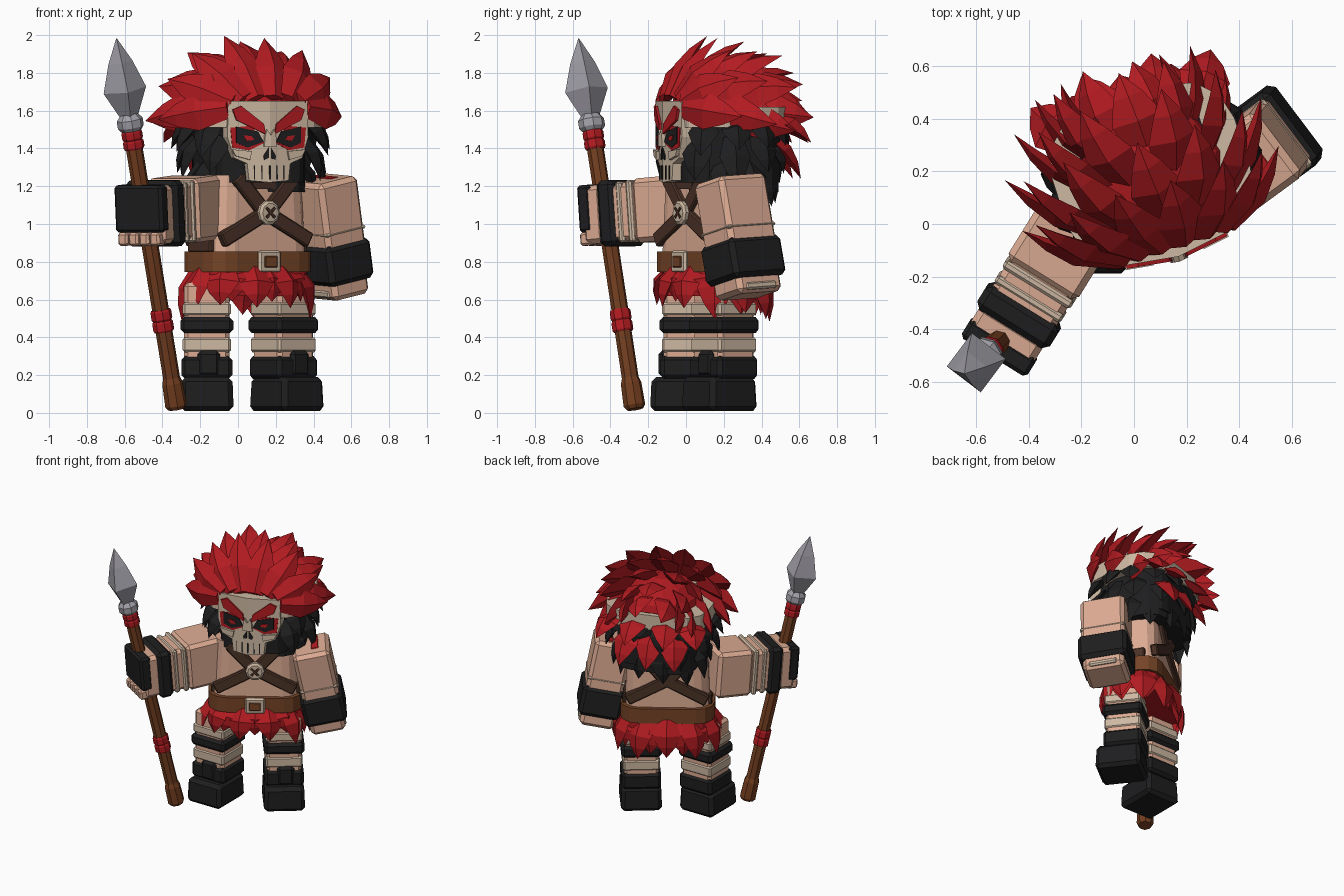
import bpy, bmesh, math, random
from mathutils import Matrix, Vector

random.seed(4)
cube = bpy.data.objects.get("Cube")
if cube:
    bpy.data.objects.remove(cube)


def material(name, rgb):
    m = bpy.data.materials.new(name)
    m.use_nodes = True
    m.diffuse_color = (*rgb, 1)
    m.node_tree.nodes["Principled BSDF"].inputs["Base Color"].default_value = (*rgb, 1)
    return m


RED = material("feather red", (0.44, 0.011, 0.015))
SKIN = material("skin", (0.72, 0.41, 0.29))
BONE = material("bone cloth", (0.61, 0.48, 0.36))
BLACK = material("black cloth", (0.013, 0.013, 0.014))
STRAP = material("dark leather", (0.07, 0.032, 0.02))
BELT = material("belt leather", (0.18, 0.058, 0.02))
WOOD = material("spear wood", (0.17, 0.048, 0.014))
STEEL = material("steel", (0.36, 0.35, 0.39))


def place(x, y, yaw):
    return Matrix.Translation((x, y, 0)) @ Matrix.Rotation(math.radians(yaw), 4, 'Z')


HEAD = place(0.065, 0.195, 18)
BODY = place(0.05, 0.145, 33)
RIGHT_LEG = place(-0.165, 0.0, 0)
LEFT_LEG = place(0.24, 0.2, 38)


def finish(name, bm, mat, frame):
    bmesh.ops.transform(bm, matrix=frame, verts=bm.verts)
    bmesh.ops.recalc_face_normals(bm, faces=bm.faces)
    me = bpy.data.meshes.new(name)
    bm.to_mesh(me)
    bm.free()
    me.materials.append(mat)
    ob = bpy.data.objects.new(name, me)
    bpy.context.collection.objects.link(ob)


def box(name, center, size, mat, frame, bevel=0.02, corner=0.0, taper=1.0, tilt=0.0):
    """Bevelled block; corner rounds only the upright edges, taper scales the top."""
    bm = bmesh.new()
    bmesh.ops.create_cube(bm, size=1)
    for v in bm.verts:
        k = taper if v.co.z > 0 else 1
        v.co = Vector((v.co.x * size[0] * k, v.co.y * size[1] * k, v.co.z * size[2]))
    edges = list(bm.edges)
    if corner:
        edges = [e for e in edges if abs(e.verts[0].co.z - e.verts[1].co.z) > 0.01]
    bmesh.ops.bevel(bm, geom=edges, offset=corner or bevel, segments=3 if corner else 1,
                    profile=0.5, affect='EDGES')
    local = Matrix.Translation(center) @ Matrix.Rotation(math.radians(tilt), 4, 'Y')
    finish(name, bm, mat, frame @ local)


def axis_frame(a, b, hint):
    """Frame at a whose z axis points to b."""
    z = (Vector(b) - Vector(a)).normalized()
    x = (Vector(hint) - z * z.dot(Vector(hint))).normalized()
    m = Matrix((x, z.cross(x), z)).transposed().to_4x4()
    return Matrix.Translation(a) @ m


def lathe(name, profile, sides, mat, frame):
    bm = bmesh.new()
    rings = [[bm.verts.new((r * math.cos(math.tau * i / sides), r * math.sin(math.tau * i / sides), z))
              for i in range(sides)] for z, r in profile]
    for lo, hi in zip(rings, rings[1:]):
        for i in range(sides):
            j = (i + 1) % sides
            bm.faces.new((lo[i], lo[j], hi[j], hi[i]))
    bm.faces.new(rings[0])
    bm.faces.new(rings[-1])
    finish(name, bm, mat, frame)


def leaves(name, items, mat, frame):
    """Pointed tufts: each item is root, tip, half width, outward direction."""
    bm = bmesh.new()
    for root, tip, w, out in items:
        d = (tip - root).normalized()
        s = d.cross(out).normalized()
        n = s.cross(d)
        rings = []
        for t, k, lift in ((0, 0.6, 0), (0.42, 1, 0.25), (0.72, 0.6, 0.2)):
            c = root.lerp(tip, t) + n * w * lift
            rings.append([bm.verts.new(c + o * w * k) for o in (s, n * 0.4, -s, -n * 0.4)])
        end = bm.verts.new(tip)
        bm.faces.new(rings[0])
        for i in range(4):
            j = (i + 1) % 4
            for lo, hi in zip(rings, rings[1:]):
                bm.faces.new((lo[i], lo[j], hi[j], hi[i]))
            bm.faces.new((rings[-1][i], rings[-1][j], end))
    finish(name, bm, mat, frame)


def mask_piece(name, pts, mat, lift, thick):
    """Mirrored outline laid on the ridged front of the mask."""
    bm = bmesh.new()
    for side in (-1, 1):
        vs = [bm.verts.new((side * u, -0.335 - lift + 0.15 * u, z)) for u, z in pts]
        f = bm.faces.new(vs)
        new = bmesh.ops.extrude_face_region(bm, geom=[f])["geom"]
        for v in new:
            if isinstance(v, bmesh.types.BMVert):
                v.co.y += thick
    finish(name, bm, mat, HEAD)


# legs, boots and wraps
for side, frame in (("right", RIGHT_LEG), ("left", LEFT_LEG)):
    box(side + "_foot", (0, -0.03, 0.1), (0.285, 0.32, 0.18), BLACK, frame, 0.025, taper=0.95)
    box(side + "_boot", (0, 0.0, 0.24), (0.27, 0.27, 0.12), BLACK, frame)
    box(side + "_shin_guard", (0.01, -0.07, 0.26), (0.12, 0.15, 0.14), BLACK, frame)
    box(side + "_leg", (0, 0, 0.46), (0.24, 0.24, 0.46), SKIN, frame)
    box(side + "_shin_wrap", (0, 0, 0.36), (0.255, 0.255, 0.08), BONE, frame, 0.012)
    box(side + "_knee_band", (0, 0, 0.465), (0.28, 0.28, 0.085), BLACK, frame)
    box(side + "_thigh_wrap", (0, 0, 0.55), (0.255, 0.255, 0.07), BONE, frame, 0.012)

# torso, belt and crossed straps
box("torso", (0, 0, 0.98), (0.6, 0.36, 0.56), SKIN, BODY, corner=0.1, taper=0.92)
box("belt", (0, 0, 0.8), (0.65, 0.41, 0.11), BELT, BODY, corner=0.13)
box("collar", (0, 0, 1.23), (0.34, 0.36, 0.09), STRAP, BODY, corner=0.08)
for s in (-1, 1):
    box("side_strap", (s * 0.288, 0, 0.89), (0.04, 0.22, 0.08), STRAP, BODY, 0.008)
    for y in (-0.172, 0.172):
        box("shoulder_strap", (s * 0.08, y, 1.14), (0.29, 0.05, 0.08), STRAP, BODY, 0.008, tilt=-48 * s)
        box("waist_strap", (s * 0.13, y, 0.99), (0.33, 0.05, 0.08), STRAP, BODY, 0.008, tilt=28 * s)
box("buckle", (0, -0.212, 0.8), (0.14, 0.03, 0.12), BONE, BODY, 0.012)
box("buckle_center", (0, -0.227, 0.8), (0.08, 0.014, 0.06), BELT, BODY, 0.004)
medal = BODY @ Matrix.Translation((0, -0.19, 1.06)) @ Matrix.Rotation(math.pi / 2, 4, 'X')
lathe("medallion", [(0, 0.065), (0.025, 0.065), (0.035, 0.05)], 10, BONE, medal)
for tilt in (-45, 45):
    box("medallion_cross", (0, -0.226, 1.06), (0.075, 0.008, 0.016), STRAP, BODY, 0.002, tilt=tilt)

# feather skirt
box("skirt_core", (0, 0, 0.69), (0.61, 0.38, 0.14), RED, BODY, corner=0.12)
skirt = []
for n, rad, low in ((11, 1.0, 0.53), (9, 0.9, 0.56)):
    for i in range(n):
        a = math.tau * (i + 0.75) / n
        out = Vector((math.cos(a), math.sin(a), 0))
        base = Vector((0.3 * out.x * rad, 0.19 * out.y * rad, 0.77))
        tip = Vector((0.375 * out.x * rad, 0.265 * out.y * rad, low + random.uniform(-0.06, 0.05)))
        skirt.append((base, tip, 0.1, out))
leaves("skirt_feathers", skirt, RED, BODY)


def arm(side, a, b, hint, w, h, parts):
    frame = axis_frame(a, b, hint)
    length = (Vector(b) - Vector(a)).length
    for name, f0, f1, grow, mat in parts:
        box(side + "_" + name, (0, 0, length * (f0 + f1) / 2),
            (w + grow, h + grow, length * (f1 - f0)), mat, frame, 0.025 if f1 - f0 > 0.15 else 0.01)
    return frame, length


# raised right arm
fr, ln = arm("right", (-0.21, 0.02, 1.09), (-0.52, -0.48, 1.045), (0, 0, 1), 0.31, 0.285,
             [("upper_arm", 0, 0.45, 0.03, SKIN), ("forearm", 0.4, 0.8, 0, SKIN),
              ("elbow_wrap", 0.45, 0.51, 0.02, BONE), ("arm_wrap", 0.56, 0.62, 0.012, BONE),
              ("wrist_band", 0.64, 0.82, 0.04, BLACK), ("hand", 0.78, 1.0, 0.0, SKIN)])
box("right_knuckle_wrap", (0.035, 0, ln - 0.02), (0.25, 0.295, 0.08), BLACK, fr, 0.015)
for i in range(4):
    box("right_finger", (-0.125, -0.1 + i * 0.066, ln - 0.01), (0.07, 0.06, 0.08), SKIN, fr, 0.012)

# lowered left arm
out = Vector((math.cos(math.radians(37)), math.sin(math.radians(37)), 0))
fr, ln = arm("left", (0.445, 0.23, 1.24), (0.525, 0.335, 0.62), out, 0.25, 0.3,
             [("upper_arm", 0, 0.6, 0.01, SKIN), ("arm_wrap", 0.42, 0.45, 0.018, BONE),
              ("forearm_band", 0.53, 0.87, 0.045, BLACK), ("hand", 0.8, 1.0, -0.01, SKIN)])
box("left_arm_scar", (0.03, -0.02, 0.0), (0.05, 0.18, 0.008), RED, fr, 0.003)
box("left_hand_wrap", (0, 0, ln - 0.035), (0.255, 0.2, 0.04), BONE, fr, 0.01)

# spear
sp = axis_frame((-0.325, -0.27, 0.02), (-0.643, -0.568, 1.98), (1, 0.15, 0))
lathe("spear_shaft", [(0.02, 0.045), (1.5, 0.045)], 8, WOOD, sp)
lathe("spear_butt", [(0, 0.045), (0.02, 0.058), (0.14, 0.055), (0.17, 0.045)], 8, WOOD, sp)
for z, size in ((0.42, 0.06), (0.48, 0.06), (1.41, 0.05), (1.46, 0.05)):
    lathe("spear_binding", [(z, 0.05), (z + 0.01, 0.056), (z + size - 0.01, 0.056), (z + size, 0.05)], 8, RED, sp)
lathe("spear_collar", [(1.51, 0.055), (1.53, 0.07), (1.57, 0.07), (1.6, 0.045)], 8, STEEL, sp)
lathe("spear_blade", [(1.58, 0.045), (1.73, 0.115), (1.88, 0.065), (2.01, 0.002)], 4, STEEL, sp)

# head, band and mask
box("head", (0, 0, 1.42), (0.48, 0.54, 0.4), BLACK, HEAD, corner=0.1)
box("back_hair", (0, 0.03, 1.38), (0.56, 0.46, 0.42), BLACK, HEAD, corner=0.14)
box("head_band", (0, 0, 1.565), (0.73, 0.6, 0.11), BONE, HEAD, corner=0.2)
mask_piece("mask", [(0, 1.65), (0.22, 1.65), (0.225, 1.46), (0.19, 1.35), (0.12, 1.32),
                    (0.11, 1.23), (0, 1.22)], BONE, 0, 0.08)
mask_piece("eye_paint", [(0.03, 1.43), (0.1, 1.52), (0.21, 1.51), (0.2, 1.405), (0.11, 1.39)], RED, 0.004, 0.008)
mask_piece("eye_socket", [(0.035, 1.435), (0.065, 1.49), (0.18, 1.515), (0.18, 1.43), (0.12, 1.405)], BLACK, 0.008, 0.008)
mask_piece("eye", [(0.085, 1.445), (0.1, 1.465), (0.145, 1.47), (0.125, 1.44)], RED, 0.012, 0.008)
mask_piece("brow", [(0.025, 1.475), (0.035, 1.53), (0.155, 1.625), (0.2, 1.605), (0.18, 1.55)], RED, 0.014, 0.016)
mask_piece("nose_bridge", [(0, 1.47), (0.02, 1.5), (0.03, 1.47), (0.035, 1.41), (0, 1.41)], BONE, 0.02, 0.025)
mask_piece("nose_hole", [(0.006, 1.405), (0.035, 1.36), (0.03, 1.34), (0.006, 1.35)], BLACK, 0.006, 0.008)
mask_piece("cheek", [(0.1, 1.385), (0.205, 1.395), (0.185, 1.36), (0.11, 1.34)], BONE, 0.018, 0.025)
for u in (0.0, 0.04, 0.08):
    mask_piece("tooth_gap", [(u, 1.235), (u + 0.005, 1.235), (u + 0.004, 1.31), (u, 1.31)], BLACK, 0.005, 0.008)

# black side and back hair, flatter behind than at the sides
dark = []
for n, z0, r0, z1, r1, lim in ((10, 1.55, 0.3, 1.38, 0.43, 56), (9, 1.46, 0.3, 1.23, 0.4, 50),
                               (8, 1.34, 0.26, 1.1, 0.34, 75)):
    for i in range(n):
        phi = math.radians(lim + (360 - 2 * lim) * i / (n - 1))
        side = Vector((math.sin(phi), -math.cos(phi) * (0.8 if math.cos(phi) < 0 else 1), 0))
        drop = Vector((0, 0, z1 + random.uniform(-0.05, 0.05)))
        dark.append((side * r0 + Vector((0, 0, z0)), side * r1 + drop, 0.085, side))
leaves("black_hair", dark, BLACK, HEAD)

# red crest: swept fans, each with count, half angle, root and tip (spread, depth, base height, rise)
lathe("crest_core", [(1.6, 0.28), (1.67, 0.26), (1.75, 0.18), (1.79, 0.06)], 10, RED, HEAD)
crest = []
for n, half, root, tip in ((8, 88, (0.22, -0.29, 1.62, 0.05), (0.52, -0.05, 1.57, 0.42)),
                           (7, 92, (0.24, -0.17, 1.64, 0.1), (0.5, 0.13, 1.56, 0.41)),
                           (6, 98, (0.22, -0.02, 1.62, 0.14), (0.42, 0.29, 1.56, 0.36)),
                           (5, 92, (0.18, 0.08, 1.6, 0.14), (0.31, 0.4, 1.56, 0.24)),
                           (4, 80, (0.16, 0.14, 1.62, 0.06), (0.2, 0.43, 1.56, 0.1))):
    for i in range(n):
        a = math.radians(half * (2 * i / (n - 1) - 1) + random.uniform(-5, 5))
        fan = [Vector((p[0] * math.sin(a), p[1], p[2] + p[3] * math.cos(a))) for p in (root, tip)]
        end = fan[0].lerp(fan[1], random.uniform(0.96, 1.06)) + Vector((-0.025, 0, 0))
        crest.append((fan[0], end, 0.1, Vector((math.sin(a), -0.25, math.cos(a)))))

# red tufts hanging below the band at the back
for z0, z1, depth, spread in ((1.56, 1.43, 0.44, (-0.36, -0.14, 0.14, 0.36)), (1.47, 1.24, 0.39, (-0.2, 0.0, 0.2))):
    for x in spread:
        crest.append((Vector((x * 0.7, 0.2, z0)), Vector((x, depth - 0.5 * x * x, z1)), 0.1,
                      Vector((x, 0.5, 0.3))))
leaves("red_crest", crest, RED, HEAD)
